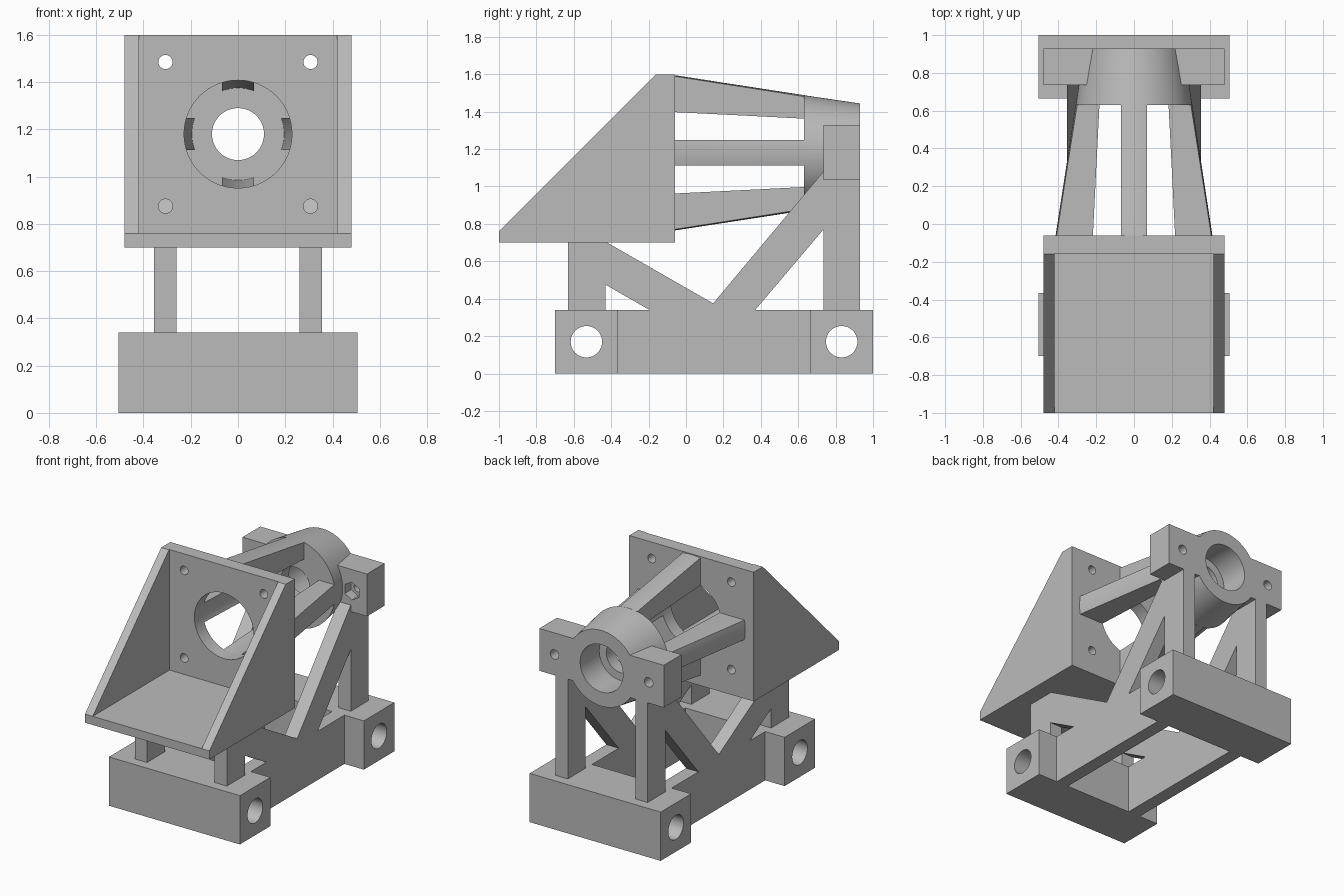
import bpy, bmesh, math
from mathutils import Matrix, Vector

cube = bpy.data.objects.get("Cube")
if cube:
    bpy.data.objects.remove(cube, do_unlink=True)

grey = bpy.data.materials.new("plain grey")
grey.use_nodes = True
colour = (0.5, 0.5, 0.5, 1)
grey.diffuse_color = colour
grey.node_tree.nodes["Principled BSDF"].inputs["Base Color"].default_value = colour

AXIS_Z = 1.18          # height of the barrel axis
BACK_Y = 0.93          # rear face of the barrel


def finish(name, bm):
    bmesh.ops.recalc_face_normals(bm, faces=bm.faces)
    mesh = bpy.data.meshes.new(name)
    bm.to_mesh(mesh)
    bm.free()
    mesh.materials.append(grey)
    obj = bpy.data.objects.new(name, mesh)
    bpy.context.collection.objects.link(obj)
    return obj


def boxes(name, *spans):
    """One mesh of boxes, each given as x, y and z ranges."""
    bm = bmesh.new()
    for span in spans:
        size = [b - a for a, b in span]
        mid = Vector([(a + b) / 2 for a, b in span])
        bmesh.ops.create_cube(bm, size=1, matrix=Matrix.Translation(mid) @ Matrix.Diagonal((*size, 1)))
    return finish(name, bm)


def prism(name, outline, x0, x1):
    """Extrude a (y, z) outline across x."""
    bm = bmesh.new()
    face = bm.faces.new([bm.verts.new((x0, y, z)) for y, z in outline])
    new = bmesh.ops.extrude_face_region(bm, geom=[face])["geom"]
    verts = [v for v in new if isinstance(v, bmesh.types.BMVert)]
    bmesh.ops.translate(bm, verts=verts, vec=(x1 - x0, 0, 0))
    return finish(name, bm)


def rod(along, centre, radius, length, sides=48):
    """Cylindrical cutter along x or y."""
    turn = Matrix.Rotation(math.pi / 2, 4, "Y" if along == "x" else "X")
    bm = bmesh.new()
    bmesh.ops.create_cone(bm, cap_ends=True, segments=sides, radius1=radius, radius2=radius,
                          depth=length, matrix=Matrix.Translation(centre) @ turn)
    return finish("cutter", bm)


def lathe(name, profile, steps=96):
    """Spin a closed (radius, y) profile about the barrel axis."""
    bm = bmesh.new()
    verts = [bm.verts.new((r, y, AXIS_Z)) for r, y in profile]
    edges = [bm.edges.new((v, verts[i - 1])) for i, v in enumerate(verts)]
    bmesh.ops.spin(bm, geom=verts + edges, cent=(0, 0, AXIS_Z), axis=(0, 1, 0),
                   angle=2 * math.pi, steps=steps, use_merge=True)
    bmesh.ops.remove_doubles(bm, verts=bm.verts, dist=0.0001)
    return finish(name, bm)


def combine(obj, other, operation="DIFFERENCE"):
    mod = obj.modifiers.new("shape", "BOOLEAN")
    mod.operation, mod.solver, mod.object = operation, "EXACT", other
    bpy.ops.object.select_all(action="DESELECT")
    bpy.context.view_layer.objects.active = obj
    obj.select_set(True)
    bpy.ops.object.modifier_apply(modifier=mod.name)
    bpy.data.objects.remove(other, do_unlink=True)


# Base cross bars with round holes running across
for name, y0, y1 in (("front_base_bar", -0.70, -0.365), ("rear_base_bar", 0.665, 1.0)):
    bar = boxes(name, ((-0.505, 0.505), (y0, y1), (0, 0.34)))
    combine(bar, rod("x", (0, (y0 + y1) / 2, 0.17), 0.084, 1.2))

# Side frames: rail, legs and diagonal braces in one plate
frame = [(-0.37, 0), (-0.37, 0.33), (-0.63, 0.33), (-0.63, 0.705), (-0.43, 0.705), (0.145, 0.375),
         (0.735, 1.08), (0.77, 1.04), (BACK_Y, 1.04), (BACK_Y, 0.33), (0.67, 0.33), (0.67, 0)]
windows = ([(-0.43, 0.475), (-0.195, 0.34), (-0.43, 0.34)],
           [(0.37, 0.34), (0.735, 0.34), (0.735, 0.77)])
for name, side in (("left_frame", 1), ("right_frame", -1)):
    plate = prism(name, frame, side * 0.26, side * 0.355)
    for window in windows:
        combine(plate, prism("cutter", window, side * 0.2, side * 0.4))

# Front bracket: back plate, floor and sloping side walls
bracket = prism("front_bracket",
                [(-1, 0.70), (-1, 0.76), (-0.16, 1.6), (-0.06, 1.6), (-0.06, 0.70)], -0.48, 0.48)
combine(bracket, boxes("cutter", ((-0.42, 0.42), (-1.2, -0.155), (0.76, 1.8))))
combine(bracket, rod("y", (0, -0.1, AXIS_Z), 0.228, 0.4, 96))
for x in (-0.307, 0.307):
    for dz in (-0.305, 0.305):
        combine(bracket, rod("y", (x, -0.1, AXIS_Z + dz), 0.03, 0.4, 32))

# Four tapering arms cut from a conical shell
arms = lathe("barrel_arms", [(0.415, -0.06), (0.308, 0.635), (0.195, 0.635), (0.228, -0.06)])
near, far, half = 0.1, 0.5, 0.068
wide, reach = (-half, half), (-0.2, 0.8)
level = (AXIS_Z - half, AXIS_Z + half)
combine(arms, boxes("cutter",
                    ((near, far), reach, level), ((-far, -near), reach, level),
                    (wide, reach, (AXIS_Z + near, AXIS_Z + far)),
                    (wide, reach, (AXIS_Z - far, AXIS_Z - near))), "INTERSECT")

# Rear barrel with stepped bore, and mounting ears with nut pockets
barrel = lathe("rear_barrel", [(0.308, 0.63), (0.264, BACK_Y), (0.165, BACK_Y),
                               (0.165, 0.72), (0.11, 0.72), (0.11, 0.63)])
for side in (-1, 1):
    combine(barrel, boxes("ear", (sorted((side * 0.2, side * 0.48)), (0.735, BACK_Y), (1.035, 1.33))),
            "UNION")
for side in (-1, 1):
    combine(barrel, rod("y", (side * 0.363, 0.85, AXIS_Z), 0.033, 0.5, 32))
    combine(barrel, rod("y", (side * 0.363, 0.735, AXIS_Z), 0.062, 0.14, 6))

# Smooth the round surfaces, keep hard edges
for obj in [o for o in bpy.context.scene.objects if o.type == "MESH"]:
    bpy.ops.object.select_all(action="DESELECT")
    bpy.context.view_layer.objects.active = obj
    obj.select_set(True)
    bpy.ops.object.shade_smooth_by_angle(angle=math.radians(30))
